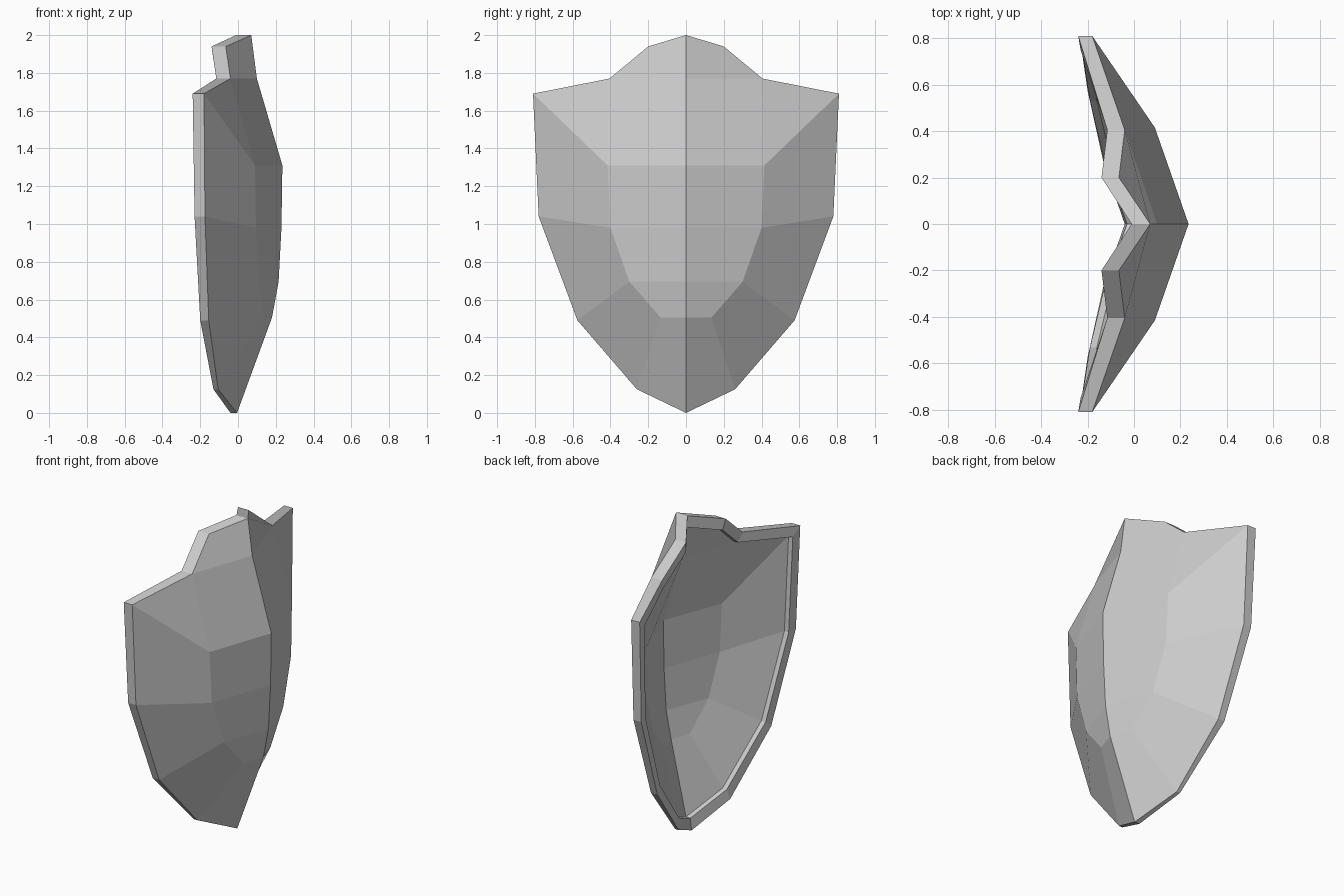
import bpy, bmesh

if "Cube" in bpy.data.objects:
    bpy.data.objects.remove(bpy.data.objects["Cube"])

# Half outline, top centre to bottom tip: (front x, back x, y, z)
OUTLINE = [(.07, -.01, 0, 2.0), (-.065, -.14, .20, 1.94), (-.04, -.115, .405, 1.77),
           (-.18, -.24, .81, 1.69), (-.175, -.23, .78, 1.04), (-.155, -.20, .575, .49),
           (-.105, -.13, .26, .125), (-.005, -.04, 0, 0)]
# Central ridge below the top, and the inner facet corners beside it
RIDGE = [(.10, 0, 1.77), (.235, 0, 1.31), (.23, 0, .98), (.215, 0, .695), (.18, 0, .505)]
FACET = [(.09, .415, 1.31), (.095, .40, .98), (.11, .30, .695), (.135, .135, .505)]
INSET = .925      # rim width as a scale about the shield's middle
STEP = .03        # depth of the step inside the rim
THICK = .075      # thickness of the shell


def shrink(y, z):
    return y * INSET, 1.0 + (z - 1.0) * INSET


def skin(bm, edge, ridge, facet):
    """Faceted half surface spanning an edge outline and a central ridge."""
    a, b, c, d, e, f, g, h = edge
    r1, r2, r3, r4, r5 = ridge
    i1, i2, i3, i4 = facet
    for face in [(a, b, c, r1), (r1, c, i1, r2), (c, d, i1), (d, e, i2, i1),
                 (r2, i1, i2, r3), (r3, i2, i3, r4), (r4, i3, i4, r5),
                 (e, f, i3, i2), (f, g, i4, i3), (g, h, r5, i4)]:
        bm.faces.new(face)


def band(bm, p, q):
    for i in range(len(p) - 1):
        bm.faces.new((p[i], p[i + 1], q[i + 1], q[i]))


bm = bmesh.new()
for s in (1, -1):
    def verts(points):
        return [bm.verts.new((x, s * y, z)) for x, y, z in points]

    # Front, back edge, rim and step loops
    front = verts([(xf, y, z) for xf, xb, y, z in OUTLINE])
    back = verts([(xb, y, z) for xf, xb, y, z in OUTLINE])
    rim = verts([(xb + .01, *shrink(y, z)) for xf, xb, y, z in OUTLINE])
    step = verts([(xb + .01 + STEP, *shrink(y, z)) for xf, xb, y, z in OUTLINE])
    # Outer face, edge wall, rim, step and hollow inside
    skin(bm, front, verts(RIDGE), verts(FACET))
    band(bm, front, back)
    band(bm, back, rim)
    band(bm, rim, step)
    skin(bm, step, verts([(x - THICK, *shrink(y, z)) for x, y, z in RIDGE]),
         verts([(x - THICK, *shrink(y, z)) for x, y, z in FACET]))

# Weld the halves along the ridge
bmesh.ops.remove_doubles(bm, verts=bm.verts, dist=1e-4)
bmesh.ops.recalc_face_normals(bm, faces=bm.faces)
mesh = bpy.data.meshes.new("shield")
bm.to_mesh(mesh)
bm.free()
bpy.context.collection.objects.link(bpy.data.objects.new("shield", mesh))
